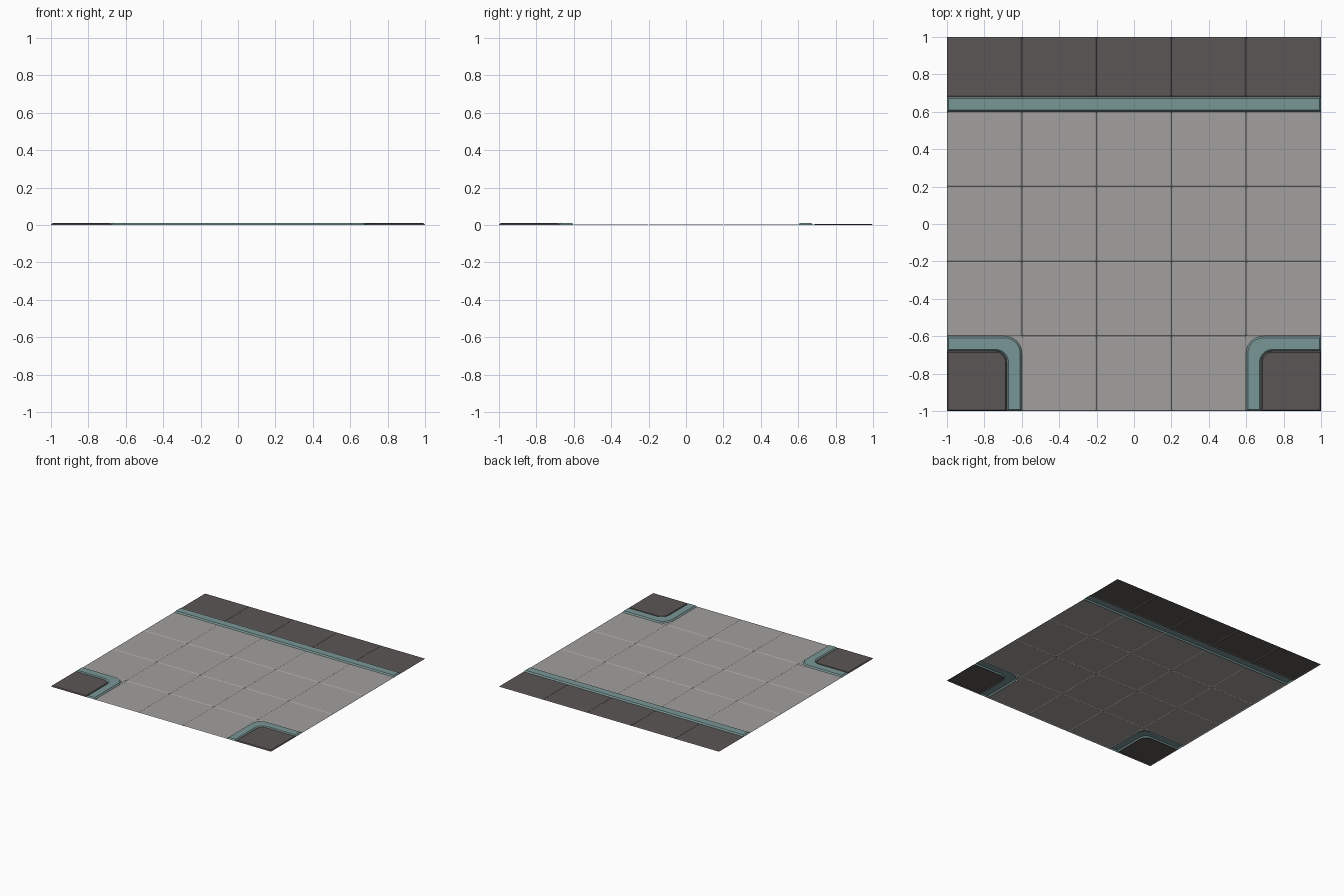
import bpy, bmesh, math

if "Cube" in bpy.data.objects:
    bpy.data.objects.remove(bpy.data.objects["Cube"])


def material(name, rgb):
    m = bpy.data.materials.new(name)
    m.diffuse_color = (*rgb, 1)
    m.use_nodes = True
    m.node_tree.nodes["Principled BSDF"].inputs["Base Color"].default_value = m.diffuse_color
    return m


ROAD = material("road_grey", (0.36, 0.35, 0.34))
PAVE = material("dark_paving", (0.108, 0.094, 0.092))
KERB = material("teal_kerb", (0.195, 0.305, 0.305))


def build(name, bm, mat):
    bmesh.ops.remove_doubles(bm, verts=bm.verts, dist=1e-5)
    bm.normal_update()
    bmesh.ops.reverse_faces(bm, faces=[f for f in bm.faces if f.normal.z < 0])
    me = bpy.data.meshes.new(name)
    bm.to_mesh(me)
    bm.free()
    me.materials.append(mat)
    ob = bpy.data.objects.new(name, me)
    bpy.context.collection.objects.link(ob)


def slab(bm, base, top, z):
    """Open-bottomed slab: sloped edge from base outline up to a flat top."""
    lo = [bm.verts.new((x, y, 0)) for x, y in base]
    hi = [bm.verts.new((x, y, z)) for x, y in top]
    n = len(lo)
    for i in range(n):
        j = (i + 1) % n
        bm.faces.new((lo[i], lo[j], hi[j], hi[i]))
    bm.faces.new(hi)


def rect(x0, x1, y0, y1, d=0):
    return [(x0 + d, y0 + d), (x1 - d, y0 + d), (x1 - d, y1 - d), (x0 + d, y1 - d)]


def bend(c, r, end, n=8):
    """Path along y=c, round a corner at (c, c), then down x=c."""
    arc = [(c - r + r * math.sin(a), c - r + r * math.cos(a))
           for a in (i * math.pi / 2 / n for i in range(n + 1))]
    return [(end, c)] + arc + [(c, end)]


def flip(pts, s):
    return [(s * x, y) for x, y in pts]


XS = [-1, -0.6, -0.2, 0.2, 0.6, 1]

# Road slabs: three full rows plus the side-street row
bm = bmesh.new()
for row, y0 in enumerate((-1, -0.6, -0.2, 0.2)):
    for col in range(5):
        if row == 0 and col in (0, 4):
            continue
        a = (XS[col], XS[col + 1], y0, y0 + 0.4)
        slab(bm, rect(*a), rect(*a, 0.006), 0.004)
build("road_slabs", bm, ROAD)

# Road fill outside the rounded kerb corners
bm = bmesh.new()
for s in (-1, 1):
    pts = [(-0.6, -0.6)] + bend(-0.6, 0.09, -1)[1:-1]
    bm.faces.new([bm.verts.new((-s * x, y, 0.003)) for x, y in pts])
build("road_corner_fill", bm, ROAD)

# Back pavement slabs
bm = bmesh.new()
for x0, x1 in zip(XS, XS[1:]):
    a = (x0, x1, 0.68, 1)
    slab(bm, rect(*a), rect(*a, 0.008), 0.005)
build("back_pavement", bm, PAVE)

# Corner pavements with one rounded corner
bm = bmesh.new()
for s in (-1, 1):
    base = bend(-0.68, 0.06, -1) + [(-1, -1)]
    top = bend(-0.686, 0.054, -0.994) + [(-0.994, -0.994)]
    slab(bm, flip(base, s), flip(top, s), 0.008)
build("corner_pavements", bm, PAVE)

# Straight back kerb
bm = bmesh.new()
a = (-1, 1, 0.6, 0.68)
slab(bm, rect(*a), rect(*a, 0.009), 0.011)
build("back_kerb", bm, KERB)

# Rounded corner kerbs
bm = bmesh.new()
for s in (-1, 1):
    base = bend(-0.6, 0.09, -1) + bend(-0.68, 0.06, -1)[::-1]
    top = bend(-0.609, 0.081, -0.991) + bend(-0.671, 0.069, -0.991)[::-1]
    slab(bm, flip(base, s), flip(top, s), 0.011)
build("corner_kerbs", bm, KERB)
